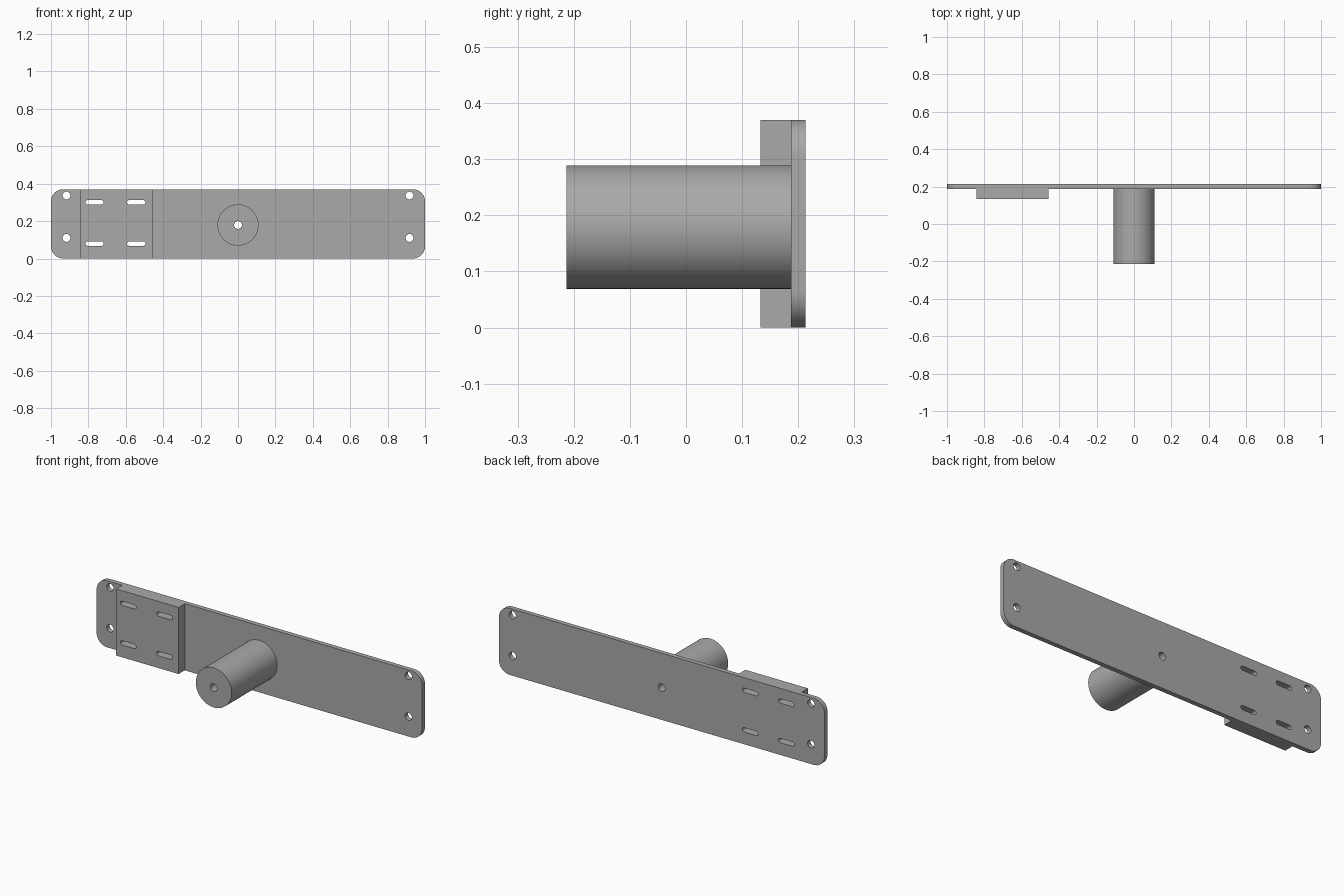
import bpy
import bmesh
import math

cube = bpy.data.objects.get("Cube")
if cube:
    bpy.data.objects.remove(cube, do_unlink=True)

grey = bpy.data.materials.new("plain grey")
grey.use_nodes = True
colour = (0.4, 0.4, 0.4, 1)
grey.diffuse_color = colour
grey.node_tree.nodes["Principled BSDF"].inputs["Base Color"].default_value = colour

HEIGHT = 0.37
MID_Z = 0.179
HOLE = 0.021


def rounded(cx, cz, half_x, half_z, radius, steps=10):
    """Outline of a rounded rectangle; also serves as circle and slot."""
    points = []
    for corner, (sx, sz) in enumerate([(1, 1), (-1, 1), (-1, -1), (1, -1)]):
        for i in range(steps + 1 if radius else 1):
            a = math.pi / 2 * (corner + i / steps)
            points.append((cx + sx * (half_x - radius) + radius * math.cos(a),
                           cz + sz * (half_z - radius) + radius * math.sin(a)))
    # Drop repeated neighbours where straight sides have no length
    return [p for i, p in enumerate(points) if math.dist(p, points[i - 1]) > 1e-5]


def circle(cx, cz, radius, steps=10):
    return rounded(cx, cz, radius, radius, radius, steps)


def extrude_profile(name, outlines, y_front, y_back):
    """Solid from an outer outline and its holes, extruded along y."""
    curve = bpy.data.curves.new(name, "CURVE")
    curve.dimensions = "2D"
    curve.fill_mode = "BOTH"
    curve.extrude = (y_back - y_front) / 2
    for outline in outlines:
        spline = curve.splines.new("POLY")
        spline.points.add(len(outline) - 1)
        for point, (x, z) in zip(spline.points, outline):
            point.co = (x, z, 0, 1)
        spline.use_cyclic_u = True
    obj = bpy.data.objects.new(name, curve)
    bpy.context.collection.objects.link(obj)
    bpy.ops.object.select_all(action="DESELECT")
    obj.select_set(True)
    bpy.context.view_layer.objects.active = obj
    obj.rotation_euler.x = math.pi / 2
    obj.location.y = (y_front + y_back) / 2
    bpy.ops.object.convert(target="MESH")
    obj = bpy.context.object
    bpy.ops.object.transform_apply(location=True, rotation=True, scale=True)

    # Weld caps to sides and make the normals face outward
    bm = bmesh.new()
    bm.from_mesh(obj.data)
    bmesh.ops.remove_doubles(bm, verts=bm.verts, dist=1e-5)
    bmesh.ops.recalc_face_normals(bm, faces=bm.faces)
    bm.to_mesh(obj.data)
    bm.free()
    obj.data.materials.clear()
    obj.data.materials.append(grey)
    bpy.ops.object.shade_smooth_by_angle(angle=math.radians(30))
    return obj


# Openings shared by the parts
slots = [rounded(x, z, 0.049, 0.012, 0.012, 6)
         for x in (-0.767, -0.544) for z in (0.08, 0.3)]
screw_holes = [circle(x, z, HOLE, 6) for x in (-0.917, 0.917) for z in (0.11, 0.337)]
bore = circle(0, MID_Z, HOLE, 6)

# Long mounting plate with rounded corners
extrude_profile("mounting_plate",
                [rounded(0, HEIGHT / 2, 1, HEIGHT / 2, 0.065)] + slots + screw_holes + [bore],
                0.187, 0.213)

# Thick slotted pad on the front of the plate
extrude_profile("slotted_pad",
                [rounded(-0.65, HEIGHT / 2, 0.192, HEIGHT / 2, 0)] + slots,
                0.133, 0.187)

# Round post with a bore through its axis
extrude_profile("round_post", [circle(0, MID_Z, 0.11, 16), bore], -0.213, 0.187)
